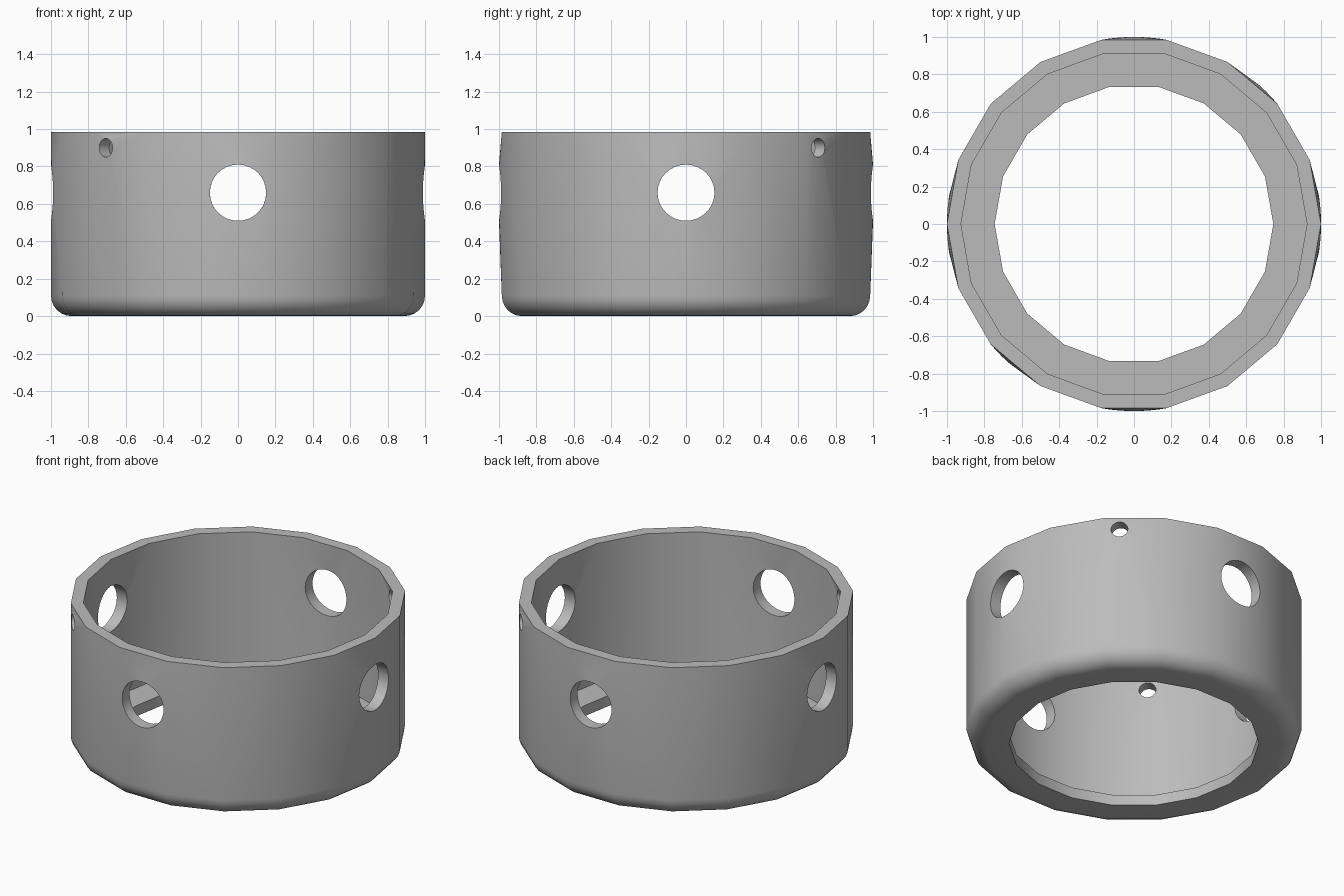
import bpy, bmesh, math
from mathutils import Matrix

if "Cube" in bpy.data.objects:
    bpy.data.objects.remove(bpy.data.objects["Cube"])

SIDES = 18
OUTER, INNER, LIP = 1.0, 0.925, 0.745
HEIGHT, LIP_TOP, FILLET = 0.985, 0.07, 0.11

grey = bpy.data.materials.new("plain grey")
grey.use_nodes = True
colour = (0.5, 0.5, 0.5, 1)
grey.diffuse_color = colour
grey.node_tree.nodes["Principled BSDF"].inputs["Base Color"].default_value = colour


def add_object(name, bm):
    bmesh.ops.recalc_face_normals(bm, faces=bm.faces)
    mesh = bpy.data.meshes.new(name)
    bm.to_mesh(mesh)
    bm.free()
    obj = bpy.data.objects.new(name, mesh)
    bpy.context.collection.objects.link(obj)
    return obj


# Ring body: lathed cross-section with a rounded lower edge and an inner lip
profile = [(LIP, 0)]
for i in range(7):
    a = math.radians(15 * i)
    profile.append((OUTER - FILLET + FILLET * math.sin(a), FILLET - FILLET * math.cos(a)))
profile += [(OUTER, HEIGHT), (INNER, HEIGHT), (INNER, LIP_TOP), (LIP, LIP_TOP)]

bm = bmesh.new()
rings = []
for s in range(SIDES):
    a = math.tau * s / SIDES
    rings.append([bm.verts.new((r * math.cos(a), r * math.sin(a), z)) for r, z in profile])
for s in range(SIDES):
    one, two = rings[s], rings[(s + 1) % SIDES]
    for k in range(len(profile)):
        n = (k + 1) % len(profile)
        bm.faces.new((one[k], two[k], two[n], one[n]))
body = add_object("ring_body", bm)
body.data.materials.append(grey)


# Cutters: each passes through both walls
def cut_hole(name, angle, z, radius):
    cutter_bm = bmesh.new()
    turn = (Matrix.Translation((0, 0, z)) @ Matrix.Rotation(math.radians(angle), 4, "Z")
            @ Matrix.Rotation(math.pi / 2, 4, "Y"))
    bmesh.ops.create_cone(cutter_bm, cap_ends=True, segments=32, radius1=radius,
                          radius2=radius, depth=3, matrix=turn)
    cutter = add_object(name, cutter_bm)
    cutter.hide_render = True
    mod = body.modifiers.new(name, "BOOLEAN")
    mod.operation = "DIFFERENCE"
    mod.solver = "EXACT"
    mod.object = cutter
    return cutter


cutters = [cut_hole("side_hole_cutter", 0, 0.66, 0.15),
           cut_hole("front_hole_cutter", 90, 0.66, 0.15),
           cut_hole("pin_hole_cutter", 45, 0.9, 0.05)]

# Bake the cuts, then remove the cutters
bpy.context.view_layer.update()
evaluated = body.evaluated_get(bpy.context.evaluated_depsgraph_get())
cut_mesh = bpy.data.meshes.new_from_object(evaluated)
body.modifiers.clear()
body.data = cut_mesh
for cutter in cutters:
    bpy.data.objects.remove(cutter)

# Hole rims lie on the true round walls, so they swell slightly from the flats
bm = bmesh.new()
bm.from_mesh(cut_mesh)
bmesh.ops.triangulate(bm, faces=bm.faces)
for v in bm.verts:
    if FILLET + 0.1 < v.co.z < HEIGHT - 0.01:
        r = v.co.xy.length
        target = OUTER if r > (OUTER + INNER) / 2 else INNER
        v.co.x *= target / r
        v.co.y *= target / r
bm.to_mesh(cut_mesh)
bm.free()

bpy.ops.object.select_all(action="DESELECT")
body.select_set(True)
bpy.context.view_layer.objects.active = body
bpy.ops.object.shade_smooth_by_angle(angle=math.radians(30))
